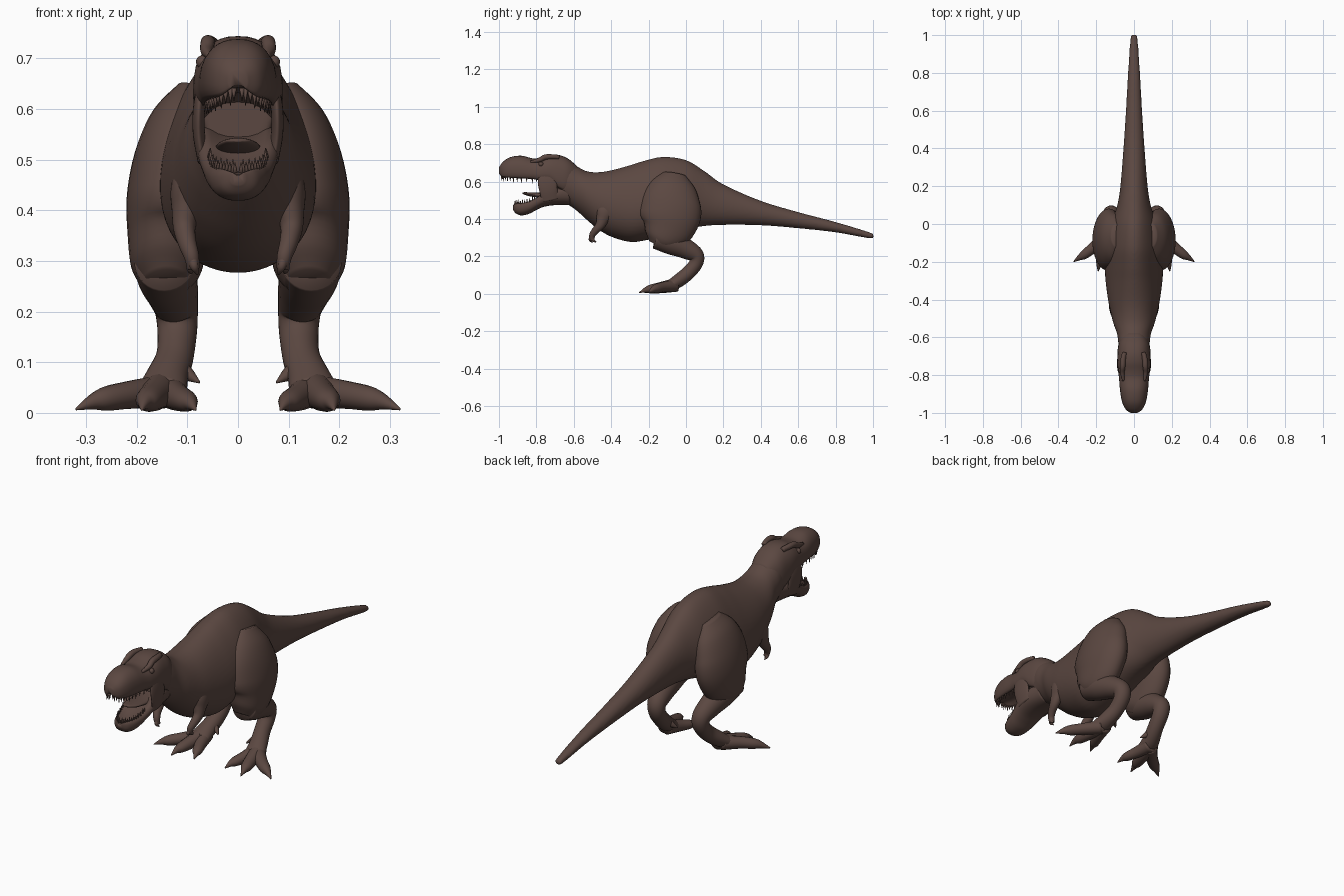
import bpy, bmesh, math
from mathutils import Vector, Matrix

skin = bpy.data.materials.new("dark brown skin")
skin.diffuse_color = (0.105, 0.064, 0.053, 1)


def finish(name, bm):
    bmesh.ops.recalc_face_normals(bm, faces=bm.faces[:])
    me = bpy.data.meshes.new(name)
    bm.to_mesh(me)
    bm.free()
    me.materials.append(skin)
    me.shade_smooth()
    ob = bpy.data.objects.new(name, me)
    bpy.context.collection.objects.link(ob)
    return ob


def spline(rows, n=5):
    """Catmull-Rom interpolation of rows of numbers."""
    r = [rows[0]] + list(rows) + [rows[-1]]
    out = []
    for i in range(1, len(r) - 2):
        for j in range(n):
            t = j / n
            out.append([0.5 * (2 * b + (c - a) * t + (2 * a - 5 * b + 4 * c - d) * t * t
                               + (3 * b - a - 3 * c + d) * t ** 3)
                        for a, b, c, d in zip(r[i - 1], r[i], r[i + 1], r[i + 2])])
    return out + [list(rows[-1])]


def loft(name, rows, upright=False, p=2.0, dish=0, seg=32):
    """Tube through rows (x, y, z, half width, half depth, pear factor)."""
    st = spline([tuple(r) + (0,) * (6 - len(r)) for r in rows])
    bm = bmesh.new()
    rings = []
    for i, (x, y, z, a, b, k) in enumerate(st):
        side, up = Vector((1, 0, 0)), Vector((0, 0, 1))
        if not upright:
            t = (Vector(st[min(i + 1, len(st) - 1)][:3]) - Vector(st[max(i - 1, 0)][:3])).normalized()
            side = (side - t * side.dot(t)).normalized()
            up = side.cross(t)
        ring = []
        for j in range(seg):
            th = 2 * math.pi * j / seg
            c, s = math.cos(th), math.sin(th)
            u = math.copysign(abs(c) ** (2 / p), c) * (1 - k * s)
            w = math.copysign(abs(s) ** (2 / p), s)
            if dish and w * dish > 0.8:          # hollow of the mouth
                w = dish * (0.8 - 2 * (w * dish - 0.8))
            co = Vector((x, y, z)) + side * (u * max(a, .002)) + up * (w * max(b, .002))
            co.z = max(co.z, 0)
            ring.append(bm.verts.new(co))
        rings.append(ring)
    for r, q in zip(rings, rings[1:]):
        for j in range(seg):
            bm.faces.new((r[j], r[(j + 1) % seg], q[(j + 1) % seg], q[j]))
    bm.faces.new(rings[0])
    bm.faces.new(rings[-1])
    return finish(name, bm)


def profile(name, rows, **kw):
    """Loft along y from rows (y, top, bottom, half width, pear factor)."""
    return loft(name, [(0, y, (t + b) / 2, w, (t - b) / 2, k) for y, t, b, w, k in rows],
                upright=True, **kw)


def flip(rows, s):
    return [(r[0] * s,) + tuple(r[1:]) for r in rows]


# Torso, neck and tail
body = profile("body", [
    (1.003, .317, .303, .008, 0), (.985, .328, .295, .019, 0), (.8, .384, .328, .032, 0),
    (.6, .437, .35, .043, 0), (.4, .497, .366, .056, 0), (.2, .585, .368, .072, .05),
    (.1, .655, .362, .088, .1), (0, .715, .345, .12, .2), (-.12, .732, .31, .145, .25),
    (-.22, .712, .285, .15, .25), (-.3, .687, .277, .148, .2), (-.4, .66, .305, .137, .1),
    (-.47, .65, .345, .123, .05), (-.53, .655, .395, .108, 0), (-.58, .68, .44, .09, 0),
    (-.63, .712, .475, .083, 0), (-.70, .728, .5, .072, 0)], seg=48)

# Legs and arms, blended into the body
parts = [body]
for s in (1, -1):
    parts.append(loft("thigh", flip([
        (.09, -.06, .64, .03, .06), (.105, -.07, .58, .065, .12), (.125, -.08, .5, .08, .155),
        (.135, -.085, .42, .085, .165), (.14, -.1, .35, .078, .142), (.14, -.13, .29, .07, .1),
        (.14, -.15, .255, .045, .055)], s)))
    parts.append(loft("lower_leg", flip([
        (.145, -.16, .3, .06, .06), (.14, -.08, .275, .06, .065), (.13, 0, .24, .051, .054),
        (.122, .053, .205, .043, .043), (.12, .052, .16, .039, .037), (.125, .01, .11, .037, .037),
        (.14, -.04, .07, .042, .036), (.15, -.085, .042, .05, .03)], s)))
    parts.append(loft("arm", flip([
        (.09, -.41, .49, .03, .05), (.1, -.43, .44, .033, .05), (.103, -.445, .4, .028, .035),
        (.106, -.46, .365, .022, .025), (.1, -.487, .335, .018, .019), (.092, -.502, .31, .015, .016),
        (.088, -.5, .285, .012, .012)], s)))
for o in bpy.context.view_layer.objects:
    o.select_set(o in parts)
bpy.context.view_layer.objects.active = body
bpy.ops.object.join()
rm = body.modifiers.new("blend", 'REMESH')
rm.mode = 'VOXEL'
rm.voxel_size = 0.0075
rm.use_smooth_shade = True
sm = body.modifiers.new("soften", 'SMOOTH')
sm.factor = 0.5
sm.iterations = 7

# Toes and fingers, ending in claws
for s in (1, -1):
    for name, rows in {
        "outer_toe": [(.15, -.06, .042, .034, .034), (.21, -.12, .036, .029, .028),
                      (.26, -.16, .028, .025, .024), (.288, -.178, .021, .015, .015),
                      (.32, -.2, .007, .002, .002)],
        "middle_toe": [(.15, -.05, .05, .036, .036), (.165, -.13, .034, .03, .03),
                       (.178, -.19, .025, .025, .023), (.185, -.217, .02, .014, .014),
                       (.19, -.25, .006, .002, .002)],
        "inner_toe": [(.14, -.05, .045, .034, .034), (.12, -.12, .031, .027, .027),
                      (.102, -.17, .023, .023, .021), (.093, -.195, .018, .013, .013),
                      (.084, -.222, .006, .002, .002)],
        "rear_claw": [(.125, -.015, .095, .02, .02), (.1, -.03, .077, .014, .014),
                      (.076, -.045, .06, .002, .002)],
        "front_finger": [(.09, -.505, .305, .01, .01), (.086, -.512, .288, .008, .008),
                         (.08, -.5, .274, .002, .002)],
        "back_finger": [(.09, -.5, .3, .01, .01), (.094, -.495, .285, .008, .008),
                        (.092, -.48, .276, .002, .002)],
    }.items():
        loft(name, flip(rows, s), seg=16)

# Skull and lower jaw
profile("skull", [
    (-.58, .68, .53, .055, 0), (-.63, .722, .52, .08, .05), (-.68, .742, .54, .087, .12),
    (-.73, .742, .585, .087, .15), (-.78, .728, .59, .083, .15), (-.82, .724, .598, .078, .15),
    (-.88, .738, .6, .073, .15), (-.94, .73, .605, .063, .12), (-.98, .704, .615, .045, .05),
    (-1, .675, .637, .018, 0)], p=2.5, dish=-1)
profile("lower_jaw", [
    (-.62, .59, .475, .068, -.1), (-.7, .575, .474, .08, -.1), (-.76, .55, .465, .079, -.1),
    (-.8, .522, .448, .072, -.12), (-.84, .503, .427, .063, -.12), (-.88, .494, .419, .053, -.12),
    (-.91, .488, .43, .037, -.05), (-.925, .478, .45, .014, 0)], p=2.4, dish=1)

# Tongue
profile("tongue", [
    (-.68, .545, .5, .045, 0), (-.76, .54, .51, .044, 0), (-.83, .542, .52, .038, 0),
    (-.865, .543, .53, .024, 0), (-.875, .54, .535, .008, 0)])

# Cheeks, brow ridges, eyes
for s in (1, -1):
    loft("cheek", flip([(.068, -.73, .65, .012, .05), (.077, -.74, .6, .012, .052),
                        (.077, -.735, .55, .012, .048), (.068, -.725, .5, .012, .045)], s))
    loft("brow_ridge", flip([(.05, -.68, .73, .012, .012), (.058, -.72, .733, .014, .013),
                             (.06, -.755, .73, .014, .014), (.062, -.785, .715, .012, .012),
                             (.056, -.83, .705, .006, .006)], s), seg=16)
    bm = bmesh.new()
    bmesh.ops.create_uvsphere(bm, u_segments=16, v_segments=10, radius=.013,
                              matrix=Matrix.Translation((.07 * s, -.775, .693)))
    finish("eye", bm)


# Teeth along the jaw rims
def teeth(name, path, size, direction):
    bm = bmesh.new()
    for s in (1, -1):
        for i, (x, y, z) in enumerate(spline(path, 3)):
            h = size * (1 if i % 2 else .75)
            m = Matrix.Translation((x * s, y, z + direction * h * .3))
            if direction < 0:
                m = m @ Matrix.Rotation(math.pi, 4, 'X')
            bmesh.ops.create_cone(bm, cap_ends=True, segments=8, radius1=.0055, radius2=.0006,
                                  depth=h, matrix=m)
    finish(name, bm)


teeth("upper_teeth", [(.063, -.8, .617), (.058, -.88, .618), (.049, -.94, .622),
                      (.033, -.975, .628), (.008, -.987, .636)], .034, -1)
teeth("lower_teeth", [(.056, -.81, .505), (.049, -.85, .489), (.039, -.885, .483),
                      (.022, -.908, .48), (.006, -.915, .478)], .028, 1)
